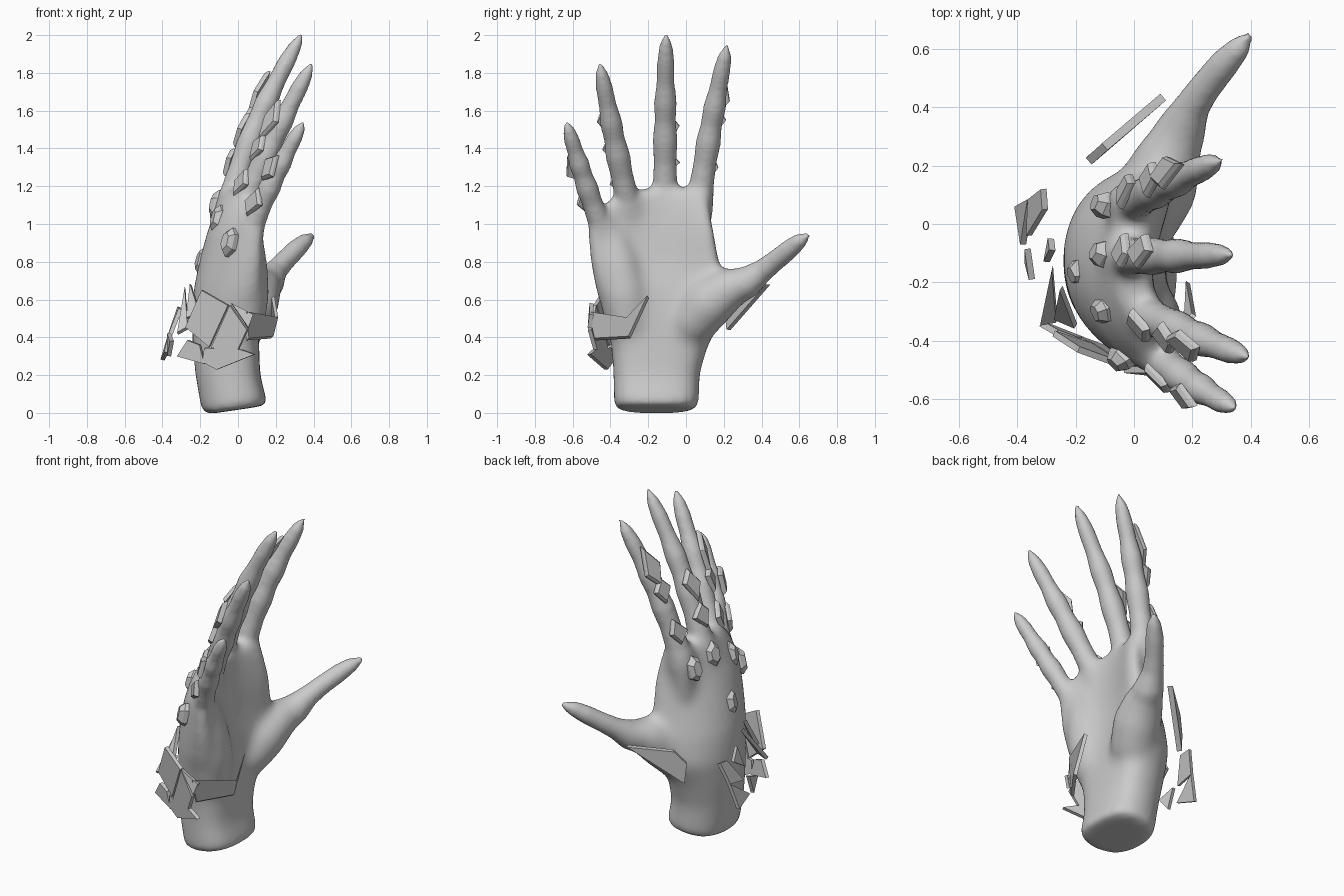
import bpy, bmesh, math, random
from mathutils import Vector as V

random.seed(4)
if "Cube" in bpy.data.objects:
    bpy.data.objects.remove(bpy.data.objects["Cube"])

grey = bpy.data.materials.new("stone_grey")
grey.use_nodes = True
grey.diffuse_color = (0.6, 0.6, 0.6, 1)
grey.node_tree.nodes["Principled BSDF"].inputs["Base Color"].default_value = (0.6, 0.6, 0.6, 1)


def add_object(name, bm):
    bmesh.ops.recalc_face_normals(bm, faces=bm.faces[:])
    mesh = bpy.data.meshes.new(name)
    bm.to_mesh(mesh)
    bm.free()
    obj = bpy.data.objects.new(name, mesh)
    bpy.context.collection.objects.link(obj)
    mesh.materials.append(grey)
    return obj


def fuse(obj, iterations):
    """Merge overlapping volumes into one skin and soften it."""
    remesh = obj.modifiers.new("fuse", "REMESH")
    remesh.mode = "VOXEL"
    remesh.voxel_size = .014
    remesh.use_smooth_shade = True
    smooth = obj.modifiers.new("soften", "SMOOTH")
    smooth.factor = .5
    smooth.iterations = iterations


def loft(bm, rings):
    """Closed skin over equal-length rings of points."""
    loops = [[bm.verts.new(p) for p in ring] for ring in rings]
    n = len(loops[0])
    for a, b in zip(loops, loops[1:]):
        for i in range(n):
            bm.faces.new((a[i], a[(i + 1) % n], b[(i + 1) % n], b[i]))
    bm.faces.new(loops[0])
    bm.faces.new(loops[-1])


def tube(bm, path, radii, n=20):
    rings = []
    for i, (p, r) in enumerate(zip(path, radii)):
        d = (path[min(i + 1, len(path) - 1)] - path[max(i - 1, 0)]).normalized()
        s = d.cross(V((1, 0, 0))).normalized()
        t = d.cross(s)
        rings.append([p + r * (math.cos(k * math.tau / n) * s + math.sin(k * math.tau / n) * t)
                      for k in range(n)])
    loft(bm, rings)


def along(points, t):
    """Quadratic curve through root, middle and tip."""
    a, m, b = points
    c = 2 * m - (a + b) / 2
    return a * (1 - t) ** 2 + c * 2 * t * (1 - t) + b * t * t


# Fingers: root, middle, tip, thickness
fingers = {
    "index": ((-.02, .065, 1.08), (.1, .13, 1.5), (.302, .22, 1.955), .063),
    "middle": ((-.045, -.11, 1.08), (.095, -.11, 1.52), (.345, -.105, 2.015), .063),
    "ring": ((0, -.29, 1.03), (.18, -.375, 1.43), (.395, -.458, 1.855), .062),
    "little": ((.06, -.435, .95), (.19, -.54, 1.24), (.35, -.634, 1.545), .057)}
fingers = {k: ([V(p) for p in f[:3]], f[3]) for k, f in fingers.items()}

# Wrist and cupped palm: z, y centre, half width, x centre, half thickness, cup
palm = bmesh.new()
sections = [
    (-.01, -.157, .228, -.015, .175, .02), (0.20, -.157, .23, -.055, .172, .03),
    (0.35, -.140, .257, -.065, .177, .04), (0.50, -.120, .31, -.068, .177, .07),
    (0.65, -.140, .34, -.068, .17, .12), (0.80, -.165, .345, -.065, .143, .15),
    (0.95, -.185, .34, -.05, .118, .15), (1.08, -.172, .303, -.03, .092, .12),
    (1.18, -.12, .23, -.015, .07, .08)]
rings = []
for z, yc, hy, xc, hx, cup in sections:
    ring = []
    for k in range(32):
        u, v = math.cos(k * math.tau / 32), math.sin(k * math.tau / 32)
        x = xc + cup * u * u + hx * v * (1 + .25 * u * u)
        ring.append(V((x, yc + hy * u, z + max(0, .2 - z) * .7 * (x + .18))))
    rings.append(ring)
loft(palm, rings)

# Thumb mound, heel of the palm and the flares at the finger roots
tube(palm, [V(p) for p in ((-.03, -.06, .34), (.03, .03, .48), (.085, .13, .59), (.12, .23, .66),
                           (.16, .32, .69))], (.08, .135, .14, .117, .087))
tube(palm, [V(p) for p in ((-.02, -.25, .34), (.015, -.3, .48), (.035, -.33, .64), (.045, -.36, .8),
                           (.05, -.4, .96))], (.08, .13, .135, .115, .08))
for points, r in fingers.values():
    start = points[0]
    tube(palm, [start - V((.02, 0, .2)), start, along(points, .08), along(points, .18)],
         (r * .8, r * 1.35, r * 1.3, r * 1.1))
palm_object = add_object("palm_form", palm)
fuse(palm_object, 55)
softened = palm_object.evaluated_get(bpy.context.evaluated_depsgraph_get()).to_mesh()
hand = bmesh.new()
hand.from_mesh(softened)
bpy.data.objects.remove(palm_object)

# Fingers and thumb, swelling at the joints
stations = (0, .15, .29, .42, .53, .63, .74, .85, .93, 1)
scale = (1.15, 1.06, .97, 1.07, .9, .98, .77, .75, .58, .15)
for points, r in fingers.values():
    tube(hand, [along(points, t) for t in stations], [r * s for s in scale])
tube(hand, [V(p) for p in ((.08, .15, .6), (.12, .23, .66), (.165, .33, .695), (.2, .405, .752),
                           (.245, .47, .803), (.31, .55, .868), (.36, .605, .913), (.4, .652, .942))],
     (.1, .105, .085, .062, .056, .053, .042, .014))
fuse(add_object("hand", hand), 11)


def gem(name, centre, direction, normal, length, width, thick, sides, top):
    """Irregular stone or chip with a smaller outer face."""
    bm = bmesh.new()
    d = direction.normalized()
    n = (normal - normal.dot(d) * d).normalized()
    s = d.cross(n)
    outline = []
    for k in range(sides):
        a = (k + random.uniform(-.2, .2)) * math.tau / sides
        outline.append(d * math.cos(a) * length / 2 + s * math.sin(a) * width / 2)
    loft(bm, [[centre + p for p in outline],
              [centre + p * .97 + n * thick * .5 for p in outline],
              [centre + p * top + n * thick for p in outline]])
    add_object(name, bm)


# Rounded stones over the knuckles and the back of the hand
outward = {"index": V((-.9, .25, .2)), "middle": V((-.9, .3, .2)),
           "ring": V((-.9, -.3, .2)), "little": V((-.75, -.6, .2)), "back": V((-1, -.3, 0))}
stones = {"index": (-.085, .06, 1.07), "middle": (-.09, -.11, 1.1), "ring": (-.085, -.29, 1.02),
          "little": (-.03, -.45, .9), "back": (-.165, -.16, .8)}
for name, place in stones.items():
    gem(name + "_stone", V(place), V((.25, 0, 1)), outward[name], .16, .1, .055, 6, .6)

# Flat chips up the back of each finger: position along it, length
chips = {"index": ((.26, .17), (.54, .16), (.7, .27)), "middle": ((.27, .16), (.46, .2)),
         "ring": ((.22, .17), (.45, .16), (.62, .26)), "little": ((.27, .17), (.58, .17))}
for name, (points, r) in fingers.items():
    out = outward[name].normalized()
    for i, (t, length) in enumerate(chips[name]):
        d = along(points, t + .05) - along(points, t - .05)
        twist = V((0, random.uniform(-.3, .3), 0))
        gem(f"{name}_chip_{i}", along(points, t) + out * r * .85, d, out + twist,
            length, .125, .028, 4, .8)


def shard(name, points, thick=.022):
    bm = bmesh.new()
    pts = [V(p) for p in points]
    normal = (pts[1] - pts[0]).cross(pts[2] - pts[0]).normalized() * thick / 2
    loft(bm, [[p - normal for p in pts], [p + normal for p in pts]])
    add_object(name, bm)


# Broken bracelet along the little-finger side, given as x, z outlines
bracelet = [
    ((-.19, .65), (-.275, .455), (-.15, .35), (-.05, .57)),
    ((-.04, .57), (-.14, .345), (0, .33), (.05, .44)),
    ((-.265, .385), (-.32, .3), (-.175, .26), (-.2, .36)),
    ((-.175, .345), (-.185, .27), (-.11, .23), (.09, .31), (.02, .335))]
for i, outline in enumerate(bracelet):
    shard(f"bracelet_shard_{i}",
          [(x, -.355 - .42 * (x + .31) - .1 * (z - .4), z) for x, z in outline])
shard("bracelet_side", ((-.035, -.5, .58), (.055, -.51, .45), (.08, -.5, .52)))
shard("bracelet_palm_spike", ((.04, -.51, .53), (.205, -.31, .5), (.185, -.2, .615),
                              (.18, -.3, .4), (.05, -.48, .39)))

# Long blade beside the thumb
shard("thumb_blade", ((.1, .435, .68), (-.1, .265, .64), (-.155, .215, .56), (-.145, .225, .44)), .03)

# Loose fragments floating behind the wrist
shard("loose_fragment_0", ((-.4, .06, .28), (-.355, .085, .43), (-.38, -.07, .32)))
shard("loose_fragment_1", ((-.355, .085, .43), (-.31, .12, .56), (-.305, .05, .55), (-.36, -.04, .41)))
shard("loose_fragment_2", ((-.365, -.085, .42), (-.35, -.19, .38), (-.365, -.13, .3)))
shard("loose_fragment_3", ((-.3, -.13, .45), (-.285, -.05, .5), (-.28, -.09, .58)))
shard("loose_fragment_4", ((-.28, -.15, .66), (-.32, -.34, .42), (-.265, -.33, .45)))
shard("loose_fragment_5", ((-.25, -.22, .68), (-.27, -.32, .5), (-.2, -.35, .52)))
